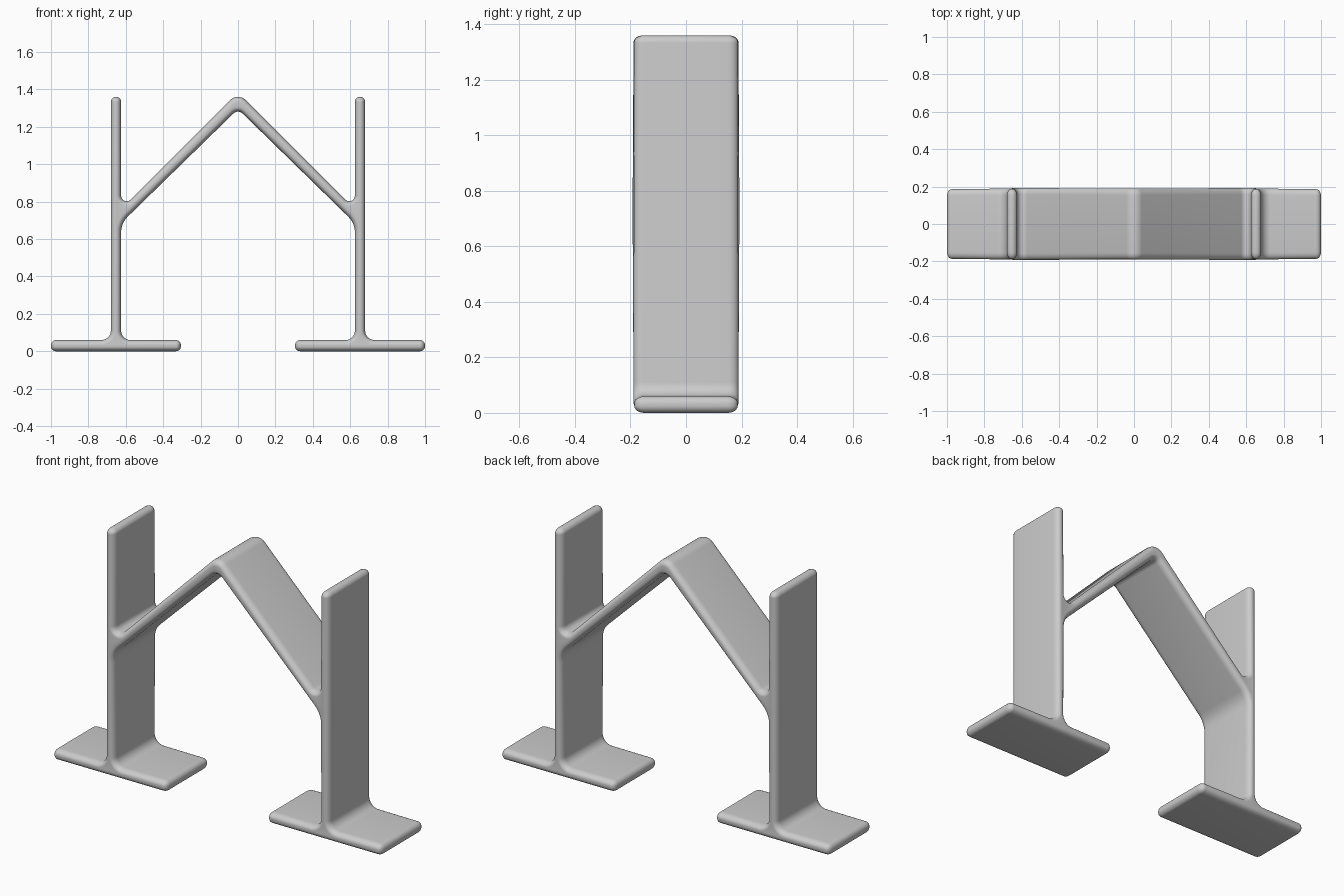
import bpy, bmesh, math
from mathutils import Vector

cube = bpy.data.objects.get("Cube")
if cube:
    bpy.data.objects.remove(cube, do_unlink=True)

mat = bpy.data.materials.new("light grey")
mat.use_nodes = True
grey = (0.6, 0.6, 0.6, 1)
mat.diffuse_color = grey
mat.node_tree.nodes["Principled BSDF"].inputs["Base Color"].default_value = grey

# Half outline: x, z, corner radius, half depth
TIP = 0.027
half = [
    (0.625, 0.76, 0.03, 0.192),    # upper brace joint
    (0.625, 1.36, TIP, 0.187),     # post top
    (0.68, 1.36, TIP, 0.187),
    (0.68, 0.06, 0.05, 0.189),     # outer foot joint
    (1.0, 0.06, TIP, 0.186),       # foot ends
    (1.0, 0.0, TIP, 0.186),
    (0.305, 0.0, TIP, 0.186),
    (0.305, 0.06, TIP, 0.186),
    (0.625, 0.06, 0.05, 0.189),    # inner foot joint
    (0.625, 0.685, 0.12, 0.192),   # lower brace joint
]
mirrored = [(-x, z, r, d) for x, z, r, d in reversed(half)]
corners = [(0, 1.385, 0.06, 0.189)] + half + [(0, 1.295, 0.035, 0.189)] + mirrored


def fillet_outline(corners, steps=8):
    """Round every corner; return (point, inward normal, half depth)."""
    out = []
    n = len(corners)
    for i, (x, z, r, d) in enumerate(corners):
        p = Vector((x, z))
        u = (p - Vector(corners[i - 1][:2])).normalized()
        v = (Vector(corners[(i + 1) % n][:2]) - p).normalized()
        turn = math.atan2(u.x * v.y - u.y * v.x, u.dot(v))
        side = math.copysign(1, turn)
        start = p - u * r * math.tan(abs(turn) / 2)
        centre = start + Vector((-u.y, u.x)) * side * r
        for k in range(steps + 1):
            a = turn * k / steps
            t = Vector((u.x * math.cos(a) - u.y * math.sin(a),
                        u.x * math.sin(a) + u.y * math.cos(a)))
            out.append((centre + Vector((t.y, -t.x)) * side * r,
                        Vector((t.y, -t.x)), d))
    return out


# Sweep the outline front to back with softly rounded rims
outline = fillet_outline(corners)
RIM, RIM_DEPTH, STEPS = 0.025, 0.036, 6
arc = [math.pi / 2 * k / STEPS for k in range(STEPS + 1)]
sections = [(RIM * (1 - math.sin(a)), RIM_DEPTH * (1 - math.cos(a)), -1) for a in arc]
sections += [(inset, drop, 1) for inset, drop, _ in reversed(sections)]

bm = bmesh.new()
rings = []
for inset, drop, sign in sections:
    ring = []
    for p, normal, d in outline:
        q = p + normal * inset
        ring.append(bm.verts.new((q.x, sign * (d - drop), q.y)))
    rings.append(ring)
count = len(outline)
for a, b in zip(rings, rings[1:]):
    for i in range(count):
        j = (i + 1) % count
        bm.faces.new((a[i], a[j], b[j], b[i]))
bm.faces.new(rings[0])
bm.faces.new(rings[-1])
bmesh.ops.recalc_face_normals(bm, faces=bm.faces)

mesh = bpy.data.meshes.new("braced_frame")
bm.to_mesh(mesh)
bm.free()
mesh.materials.append(mat)
frame = bpy.data.objects.new("braced_frame", mesh)
bpy.context.collection.objects.link(frame)

bpy.context.view_layer.objects.active = frame
frame.select_set(True)
bpy.ops.object.shade_smooth_by_angle(angle=math.radians(40))
